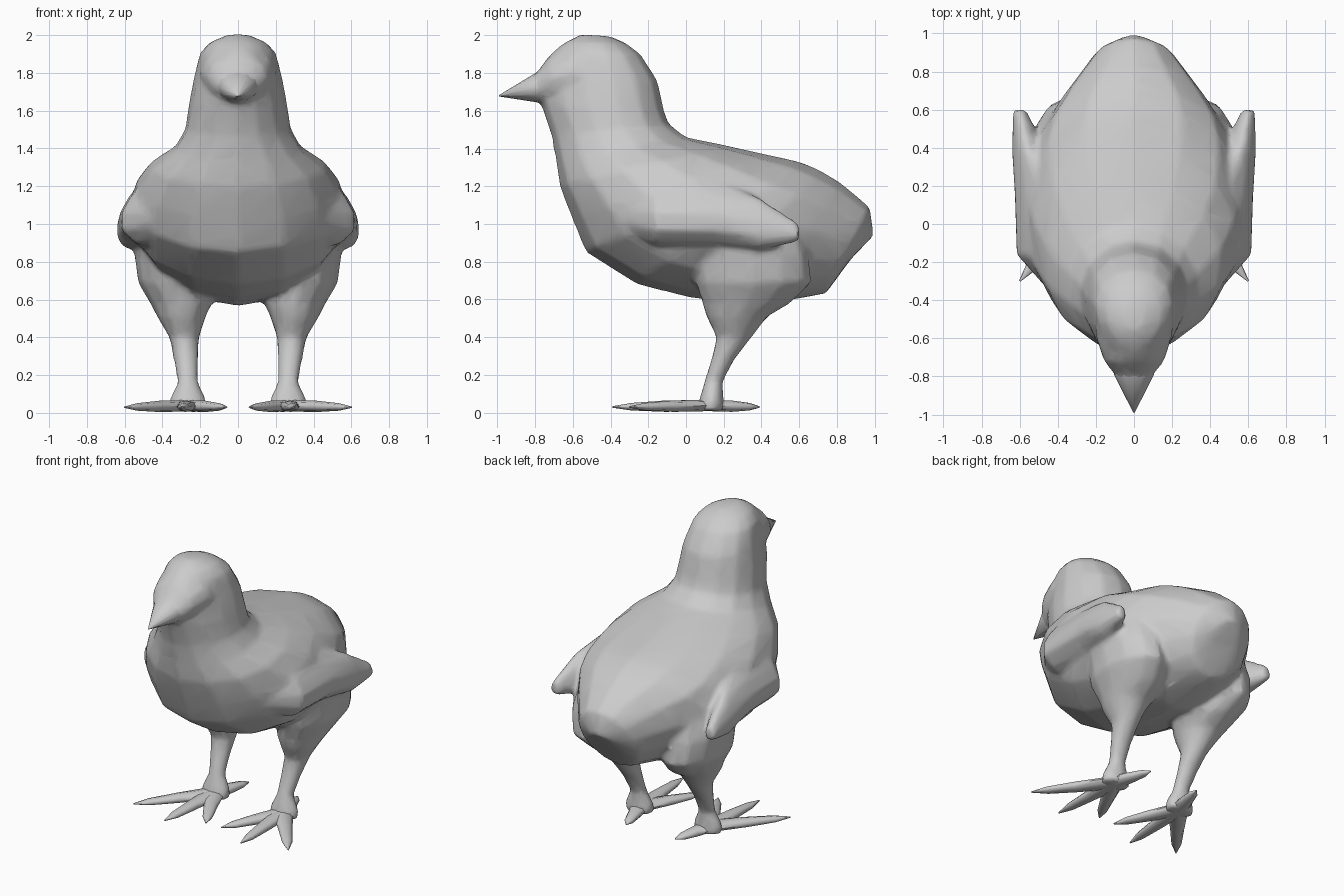
import bpy, bmesh, math
from mathutils import Vector

cube = bpy.data.objects.get("Cube")
if cube:
    bpy.data.objects.remove(cube)

grey = bpy.data.materials.new("light_grey")
grey.use_nodes = True
colour = (0.6, 0.6, 0.6, 1)
grey.diffuse_color = colour
grey.node_tree.nodes["Principled BSDF"].inputs["Base Color"].default_value = colour


def ring(centre, u, v, sides, egg=0.0):
    """Closed section with half-axes u and v; egg widens it towards +u."""
    points = []
    for i in range(sides):
        a = math.tau * i / sides
        c, s = math.cos(a), math.sin(a)
        points.append(centre + u * c + v * s * (1 + egg * c))
    return points


def loft(name, rings, mirror=False):
    """Skin a list of rings, capping both ends."""
    bm = bmesh.new()
    loops = [[bm.verts.new(p) for p in r] for r in rings]
    n = len(loops[0])
    for a, b in zip(loops, loops[1:]):
        for i in range(n):
            j = (i + 1) % n
            bm.faces.new((a[i], a[j], b[j], b[i]))
    bm.faces.new(loops[0])
    bm.faces.new(loops[-1])
    if mirror:
        extra = bmesh.ops.duplicate(bm, geom=bm.verts[:] + bm.edges[:] + bm.faces[:])
        for v in extra["geom"]:
            if isinstance(v, bmesh.types.BMVert):
                v.co.x = -v.co.x
    bmesh.ops.recalc_face_normals(bm, faces=bm.faces)
    mesh = bpy.data.meshes.new(name)
    bm.to_mesh(mesh)
    bm.free()
    mesh.materials.append(grey)
    obj = bpy.data.objects.new(name, mesh)
    bpy.context.collection.objects.link(obj)
    select([obj])
    bpy.ops.object.shade_smooth_by_angle(angle=math.radians(70))
    return obj


def select(objs):
    bpy.ops.object.select_all(action='DESELECT')
    for obj in objs:
        obj.select_set(True)
    bpy.context.view_layer.objects.active = objs[0]


# Head, neck and body: front y, z, back y, z, half width, egg
body_rows = [
    (-.56, 2.005, -.40, 1.995, .06, 0),
    (-.64, 1.965, -.32, 1.96, .15, .1),
    (-.71, 1.91, -.24, 1.90, .20, .2),
    (-.77, 1.78, -.15, 1.76, .23, .25),
    (-.77, 1.64, -.115, 1.60, .26, .2),
    (-.715, 1.47, -.09, 1.53, .28, .1),
    (-.69, 1.34, 0, 1.46, .34, 0),
    (-.67, 1.20, .22, 1.415, .47, 0),
    (-.60, 1.02, .42, 1.37, .55, 0),
    (-.53, .85, .54, 1.345, .57, 0),
    (-.26, .68, .62, 1.325, .57, 0),
    (.02, .61, .72, 1.28, .52, 0),
    (.38, .565, .82, 1.22, .40, 0),
    (.74, .63, .975, 1.09, .22, 0),
    (.87, .81, .995, .94, .09, 0),
]
rings = []
for fy, fz, by, bz, w, egg in body_rows:
    front, back = Vector((0, fy, fz)), Vector((0, by, bz))
    rings.append(ring((front + back) / 2, (back - front) / 2, Vector((w, 0, 0)), 14, egg))
body = loft("body", rings)


# Face wedge and beak: y, centre z, half width, half height
def beak_loft(name, rows):
    return loft(name, [ring(Vector((0, y, z)), Vector((0, 0, h)), Vector((w, 0, 0)), 12)
                       for y, z, w, h in rows])


beak_root = (-.79, 1.725, .105, .08)
face = beak_loft("face", [(-.45, 1.80, .21, .16), (-.60, 1.795, .20, .155),
                          (-.72, 1.77, .16, .13), beak_root, (-.88, 1.70, .06, .045)])
beak_loft("beak", [(-.70, 1.75, .11, .09), beak_root, (-.99, 1.68, .004, .004)])

# Wings flow out of the shoulders: y, centre x, centre z, half width, half height
wing_rows = [(-.38, .32, 1.08, .10, .12), (-.16, .41, 1.06, .205, .19),
             (.15, .42, 1.06, .205, .19), (.39, .555, 1.0, .085, .14),
             (.60, .60, .955, .035, .05)]
wings = loft("wings", [ring(Vector((x, y, z)), Vector((0, 0, -h)), Vector((w, 0, 0)), 12, .3)
                       for y, x, z, w, h in wing_rows], mirror=True)

# Legs: z, centre x, centre y, half width, half depth
leg_rows = [(1.0, .35, .34, .17, .26), (.85, .36, .35, .19, .30),
            (.69, .345, .36, .185, .31), (.58, .30, .32, .165, .235),
            (.51, .30, .27, .13, .165), (.40, .285, .255, .08, .095),
            (.28, .275, .195, .066, .062), (.16, .265, .145, .055, .05),
            (.07, .265, .135, .10, .065), (.01, .265, .13, .10, .075)]
legs = loft("legs", [ring(Vector((x, y, z)), Vector((w, 0, 0)), Vector((0, d, 0)), 12)
                     for z, x, y, w, d in leg_rows], mirror=True)

# Fuse into one soft skin
select([body, face, wings, legs])
bpy.ops.object.join()
fuse = body.modifiers.new("fuse", 'REMESH')
fuse.mode = 'VOXEL'
fuse.voxel_size = .018
fuse.use_smooth_shade = True
soften = body.modifiers.new("soften", 'SMOOTH')
soften.factor = .5
soften.iterations = 8
simplify = body.modifiers.new("simplify", 'DECIMATE')
simplify.ratio = .12

# Toes taper from the ankle to splayed tips
ankle = Vector((.265, .12, .038))
tips = {"inner_toes": (.06, -.27), "middle_toes": (.295, -.39),
        "outer_toes": (.60, -.30), "hind_toes": (.19, .39)}
for name, (x, y) in tips.items():
    tip = Vector((x, y, .03))
    side = (tip - ankle).cross(Vector((0, 0, 1))).normalized()
    steps = [(0, .065, .03), (.45, .045, .03), (.8, .032, .02), (1, .004, .004)]
    loft(name, [ring(ankle.lerp(tip, t), side * w, Vector((0, 0, h)), 8)
                for t, w, h in steps], mirror=True)
